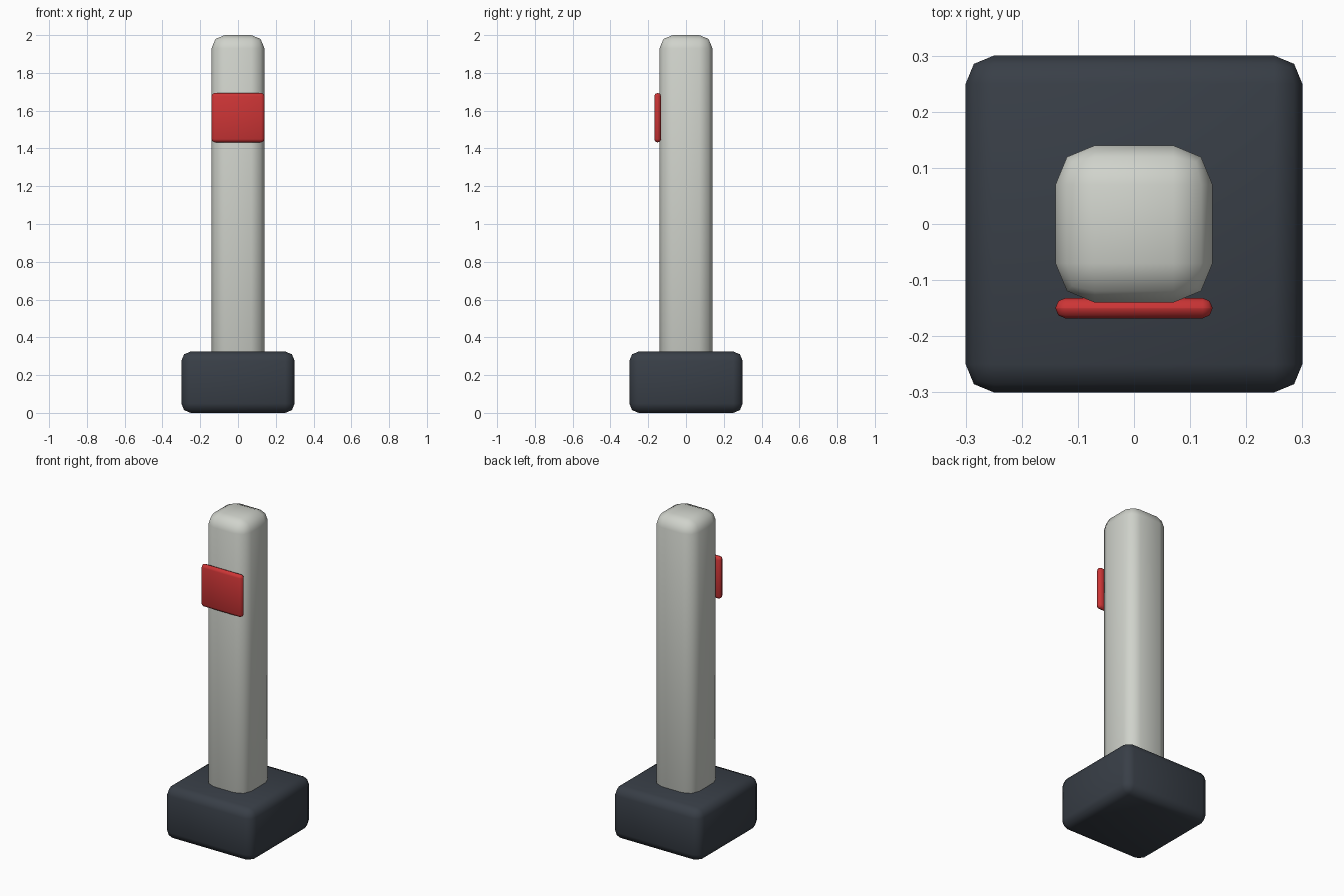
import bpy

if "Cube" in bpy.data.objects:
    bpy.data.objects.remove(bpy.data.objects["Cube"])


def material(name, rgb):
    m = bpy.data.materials.new(name)
    m.diffuse_color = (*rgb, 1.0)
    m.use_nodes = True
    m.node_tree.nodes["Principled BSDF"].inputs["Base Color"].default_value = m.diffuse_color
    return m


def rounded_box(name, low, high, bevel, mat):
    """Smooth-shaded box between two corners with two-step rounded edges."""
    centre = [(a + b) / 2 for a, b in zip(low, high)]
    bpy.ops.mesh.primitive_cube_add(size=1, location=centre)
    ob = bpy.context.object
    ob.name = name
    ob.scale = [b - a for a, b in zip(low, high)]
    bpy.ops.object.transform_apply(location=False, rotation=False, scale=True)
    mod = ob.modifiers.new("rounded_edges", 'BEVEL')
    mod.width = bevel
    mod.segments = 2
    mod.limit_method = 'NONE'
    bpy.ops.object.shade_smooth()
    ob.data.materials.append(mat)
    return ob


dark = material("dark_slate", (0.040, 0.049, 0.063))
grey = material("light_grey", (0.63, 0.65, 0.60))
red = material("signal_red", (0.60, 0.035, 0.036))

# Heavy foot
rounded_box("base", (-0.3, -0.3, 0.0), (0.3, 0.3, 0.325), 0.05, dark)
# Upright, its lower end sunk into the foot
rounded_box("post", (-0.14, -0.14, 0.2), (0.14, 0.14, 2.0), 0.07, grey)
# Reflector plate on the front
rounded_box("reflector", (-0.14, -0.168, 1.432), (0.14, -0.132, 1.694), 0.0175, red)
